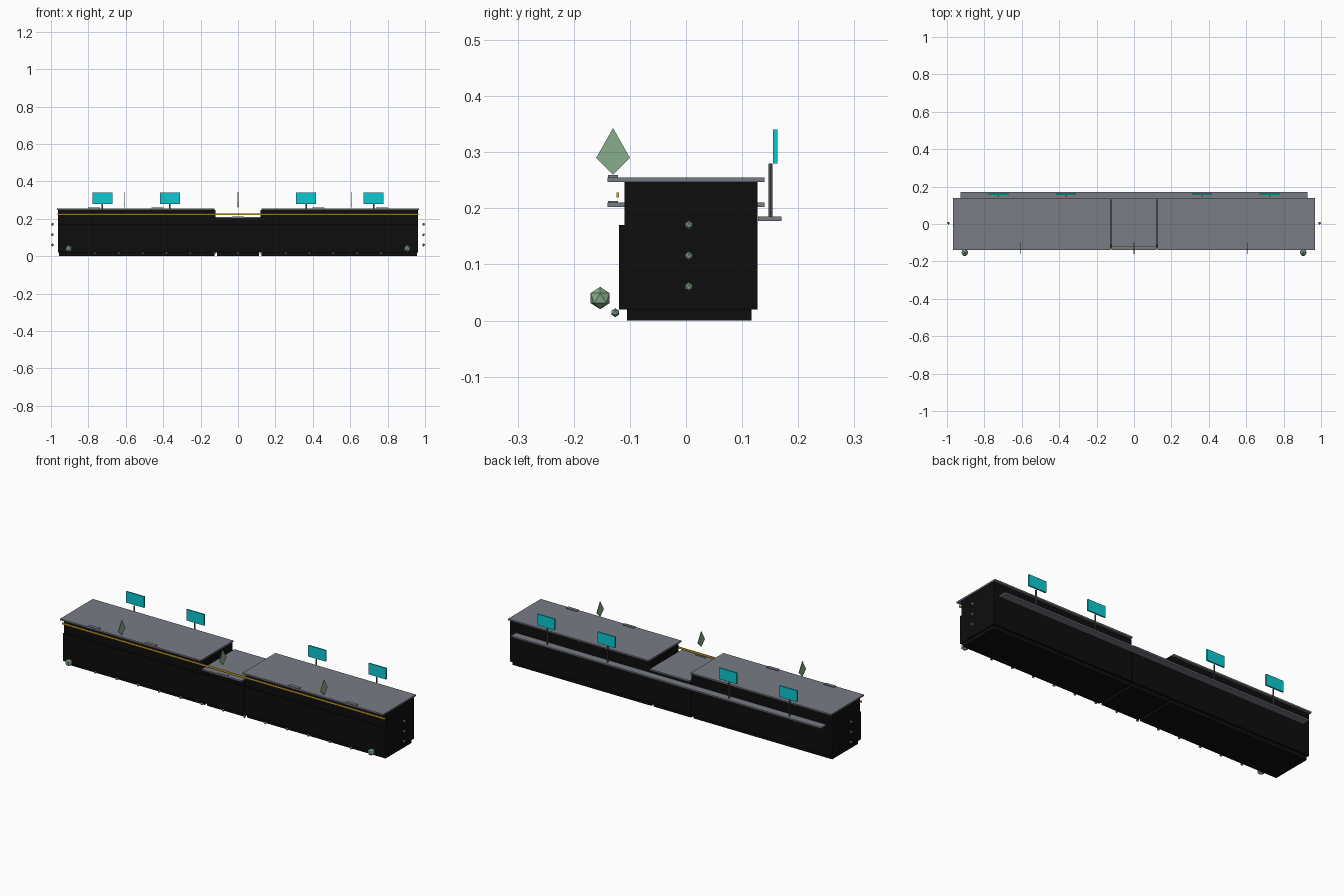
import bpy, bmesh
from mathutils import Matrix

if "Cube" in bpy.data.objects:
    bpy.data.objects.remove(bpy.data.objects["Cube"])


def material(name, rgb):
    m = bpy.data.materials.new(name)
    m.diffuse_color = (*rgb, 1)
    m.use_nodes = True
    m.node_tree.nodes["Principled BSDF"].inputs["Base Color"].default_value = m.diffuse_color
    return m


BLACK = material("matte_black", (0.004, 0.004, 0.004))
GREY = material("counter_grey", (0.19, 0.20, 0.235))
STEEL = material("post_steel", (0.13, 0.13, 0.15))
GOLD = material("gold_trim", (0.75, 0.45, 0.02))
CYAN = material("screen_cyan", (0.004, 0.58, 0.64))
GREEN = material("sage_green", (0.25, 0.42, 0.26))


def finish(name, bm, mat):
    bmesh.ops.recalc_face_normals(bm, faces=bm.faces)
    mesh = bpy.data.meshes.new(name)
    bm.to_mesh(mesh)
    bm.free()
    mesh.materials.append(mat)
    ob = bpy.data.objects.new(name, mesh)
    bpy.context.collection.objects.link(ob)
    return ob


def box(name, x, y, z, mat):
    """Box from (min, max) pairs on each axis."""
    bm = bmesh.new()
    size = [b - a for a, b in (x, y, z)]
    mid = [(a + b) / 2 for a, b in (x, y, z)]
    bmesh.ops.create_cube(bm, size=1, matrix=Matrix.Translation(mid) @ Matrix.Diagonal((*size, 1)))
    return finish(name, bm, mat)


def gem(name, loc, r):
    """Low-poly icosahedron."""
    bm = bmesh.new()
    bmesh.ops.create_icosphere(bm, subdivisions=1, radius=r, matrix=Matrix.Translation(loc))
    return finish(name, bm, GREEN)


def span(side, a, b):
    return tuple(sorted((side * a, side * b)))


# Two tall desk wings
for s, tag in ((-1, "left"), (1, "right")):
    box(tag + "_plinth", span(s, 0.126, 0.957), (-0.105, 0.117), (0, 0.02), BLACK)
    box(tag + "_body", span(s, 0.121, 0.963), (-0.11, 0.127), (0.02, 0.247), BLACK)
    box(tag + "_front_panel", span(s, 0.121, 0.963), (-0.119, -0.11), (0.02, 0.17), BLACK)
    box(tag + "_counter", span(s, 0.126, 0.967), (-0.14, 0.14), (0.247, 0.255), GREY)
    # Small pads on the counter's front edge
    for x in (0.43, 0.77):
        box(tag + "_counter_pad", span(s, x - 0.032, x + 0.032), (-0.139, -0.121), (0.255, 0.259), GREY)

# Low centre section
box("centre_plinth", (-0.112, 0.112), (-0.105, 0.117), (0, 0.02), BLACK)
box("centre_body", (-0.12, 0.12), (-0.11, 0.127), (0.02, 0.202), BLACK)
box("centre_front_panel", (-0.12, 0.12), (-0.119, -0.11), (0.02, 0.17), BLACK)
box("centre_counter", (-0.119, 0.119), (-0.14, 0.14), (0.202, 0.21), GREY)
box("centre_pad", (-0.032, 0.032), (-0.139, -0.121), (0.21, 0.213), GREY)

# Gold strip along the whole front
box("gold_strip", (-0.966, 0.966), (-0.124, -0.119), (0.219, 0.228), GOLD)

# Rear shelf carrying the screens on posts
box("rear_shelf", (-0.928, 0.928), (0.128, 0.17), (0.177, 0.185), GREY)
for x in (-0.725, -0.364, 0.364, 0.725):
    bm = bmesh.new()
    bmesh.ops.create_cone(bm, cap_ends=True, segments=8, radius1=0.0038, radius2=0.0038,
                          depth=0.095, matrix=Matrix.Translation((x, 0.1505, 0.2325)))
    finish("screen_post", bm, STEEL)
    box("screen", (x - 0.053, x + 0.053), (0.155, 0.163), (0.28, 0.34), CYAN)

# Thin kite-shaped leaves hovering over the front edge
for x in (-0.605, 0, 0.605):
    bm = bmesh.new()
    kite = [(-0.13, 0.26), (-0.10, 0.29), (-0.13, 0.343), (-0.16, 0.29)]
    face = bm.faces.new([bm.verts.new((x - 0.0015, y, z)) for y, z in kite])
    ext = bmesh.ops.extrude_face_region(bm, geom=[face])
    bmesh.ops.translate(bm, vec=(0.003, 0, 0),
                        verts=[v for v in ext["geom"] if isinstance(v, bmesh.types.BMVert)])
    finish("kite_leaf", bm, GREEN)

# Faceted gems: big corner ones, a row along the base, and columns at both ends
for s in (-1, 1):
    gem("corner_gem", (s * 0.905, -0.153, 0.04), 0.02)
    for z in (0.06, 0.115, 0.17):
        gem("end_gem", (s * 0.992, 0.005, z), 0.008)
for i in range(-6, 7):
    gem("base_gem", (i * 0.1275, -0.126, 0.014), 0.008)
